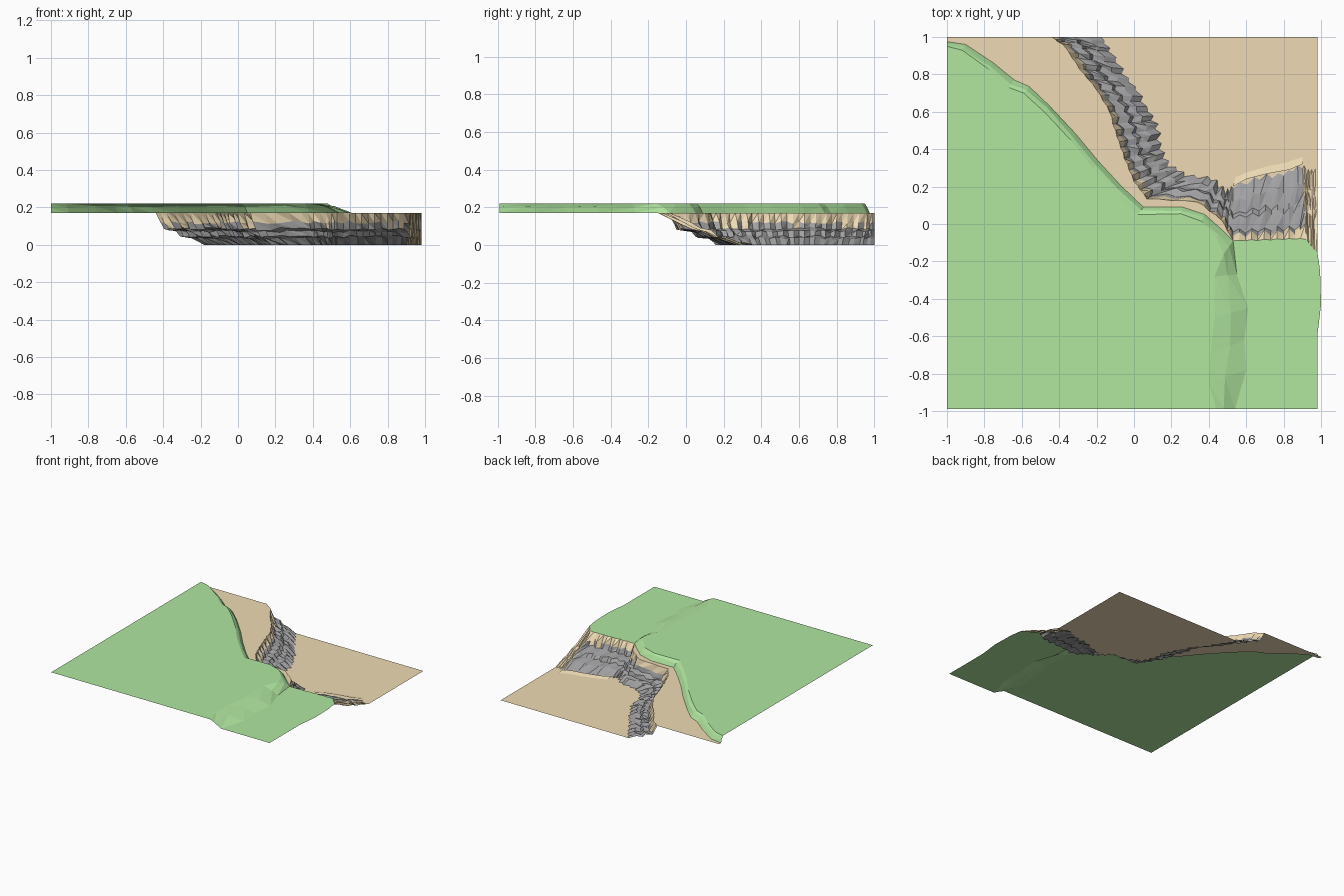
import bpy, random
from mathutils import Vector
from mathutils.geometry import tessellate_polygon

if "Cube" in bpy.data.objects:
    bpy.data.objects.remove(bpy.data.objects["Cube"])

random.seed(4)


def material(name, rgb):
    m = bpy.data.materials.new(name)
    m.diffuse_color = (*rgb, 1)
    m.use_nodes = True
    m.node_tree.nodes["Principled BSDF"].inputs["Base Color"].default_value = m.diffuse_color
    return m


GRASS = material("grass", (0.44, 0.80, 0.35))
SAND = material("sand", (0.86, 0.71, 0.46))
ROCK = material("rock", (0.36, 0.36, 0.37))


def make(name, verts, faces, mats, ids=None):
    # Every face of the terrain sheet points upward
    fixed = []
    for f in faces:
        n = Vector()
        for i in range(1, len(f) - 1):
            n += (verts[f[i]] - verts[f[0]]).cross(verts[f[i + 1]] - verts[f[0]])
        fixed.append(f if n.z >= 0 else f[::-1])
    me = bpy.data.meshes.new(name)
    me.from_pydata([v[:] for v in verts], [], fixed)
    for m in mats:
        me.materials.append(m)
    if ids:
        for p, k in zip(me.polygons, ids):
            p.material_index = k
    ob = bpy.data.objects.new(name, me)
    bpy.context.collection.objects.link(ob)
    return ob


def flat(name, outline, mat):
    make(name, outline, [tuple(t) for t in tessellate_polygon([outline])], [mat])


def strip(name, rows, mats, pick=None):
    n = len(rows[0])
    faces, ids = [], []
    for r in range(len(rows) - 1):
        for c in range(n - 1):
            a = r * n + c
            # Triangles keep the broken, faceted look
            faces += [(a, a + 1, a + n + 1), (a, a + n + 1, a + n)]
            ids += [pick(r, c) if pick else 0] * 2
    make(name, [v for row in rows for v in row], faces, mats, ids)


def at(points, z):
    return [Vector((x, y, z)) for x, y in points]


# Cliff crest and foot in plan, matched point by point
crest = [(-.44, 1), (-.37, .95), (-.29, .83), (-.20, .72), (-.13, .60), (-.09, .47),
         (-.05, .35), (0, .23), (.07, .135), (.34, .12), (.47, .02), (.53, -.09),
         (.66, -.085), (.80, -.08), (.92, -.08), (.95, -.12), (.98, -.15)]
foot = [(-.18, 1), (-.12, .92), (-.05, .80), (.02, .71), (.08, .60), (.13, .51),
        (.14, .40), (.19, .31), (.28, .26), (.42, .24), (.49, .17), (.53, .19),
        (.68, .25), (.80, .27), (.90, .31), (.94, .28), (.98, .29)]
SUB = 4
CORNER = 11 * SUB


def subdivide(pts):
    out = []
    for a, b in zip(pts, pts[1:]):
        out += [Vector(a).lerp(Vector(b), i / SUB) for i in range(SUB)]
    return out + [Vector(pts[-1])]


top2, low2 = subdivide(crest), subdivide(foot)
last = len(top2) - 1

# Terraced cliff cross-section: (fraction from crest to foot, height)
profile = [(0, .17), (.10, .12), (.17, .085), (.42, .072), (.50, .045), (.74, .035), (1, 0)]
rows = [[] for _ in profile]
for c, (a, b) in enumerate(zip(top2, low2)):
    end = c in (0, CORNER, last)
    saw = 0 if end else (.011 if c % 2 else -.011)
    side = c >= 14 * SUB
    for r, (t, z) in enumerate(profile):
        if side:
            t = t * .3 + (1 - z / .17) * .7
        p = a.lerp(b, t)
        if not end:
            d = (b - a).normalized()
            k = .25 if r == 0 else 1
            p += d * (saw + random.uniform(-.006, .006)) * k
            if 0 < r < len(profile) - 1:
                z += random.uniform(-.008, .008)
        rows[r].append(Vector((min(p.x, .98), min(p.y, 1), z)))


def cliff_mat(r, c):
    if r == 0 or c >= 14 * SUB:
        return 0
    return 0 if r == 1 and random.random() < .3 else 1


strip("rocky_cliff", rows, [SAND, ROCK], cliff_mat)

# Grass bank: upper lip, middle crease and lower edge, running on into the ramp
lip = [(-1, .95), (-.92, .93), (-.78, .83), (-.67, .73), (-.59, .70), (-.48, .60),
       (-.34, .45), (-.22, .30), (-.10, .17), (.02, .05), (.25, .055), (.36, .015),
       (.44, -.07), (.48, -.16), (.43, -.28), (.43, -.50), (.41, -.70), (.40, -.85), (.44, -.99)]
base = [(-1, .975), (-.90, .96), (-.75, .86), (-.64, .77), (-.56, .735), (-.45, .63),
        (-.31, .48), (-.19, .335), (-.07, .205), (.05, .09), (.26, .09), (.38, .05),
        (.48, -.04), (.53, -.09), (.55, -.27), (.61, -.45), (.59, -.62), (.60, -.78), (.54, -.99)]
upper, lower = at(lip, .22), at(base, .17)
middle = [a.lerp(b, random.uniform(.35, .65)) for a, b in zip(upper, lower)]
for p in middle:
    p.z += random.uniform(0, .012)
strip("grass_bank", [upper, middle, lower], [GRASS])

# Flat ground on each level
flat("high_grass", upper + at([(-1, -.99)], .22), GRASS)
flat("low_grass", rows[0][CORNER:] + at([(.995, -.25), (1, -.43), (.98, -.60), (.98, -.99)], .17)
     + lower[:12:-1], GRASS)
flat("upper_sand", rows[0][:CORNER + 1] + lower[12::-1] + at([(-1, 1)], .17), SAND)
flat("lower_sand", rows[-1] + at([(.98, 1)], 0), SAND)

# Low sand drift at the foot of the cliff
drift = [(.53, .20), (.60, .24), (.72, .27), (.83, .29), (.90, .32)]
edge = [(.54, .25), (.60, .275), (.72, .31), (.82, .33), (.90, .36)]
strip("sand_drift", [at(drift, .012), at(edge, 0.001)], [SAND])
